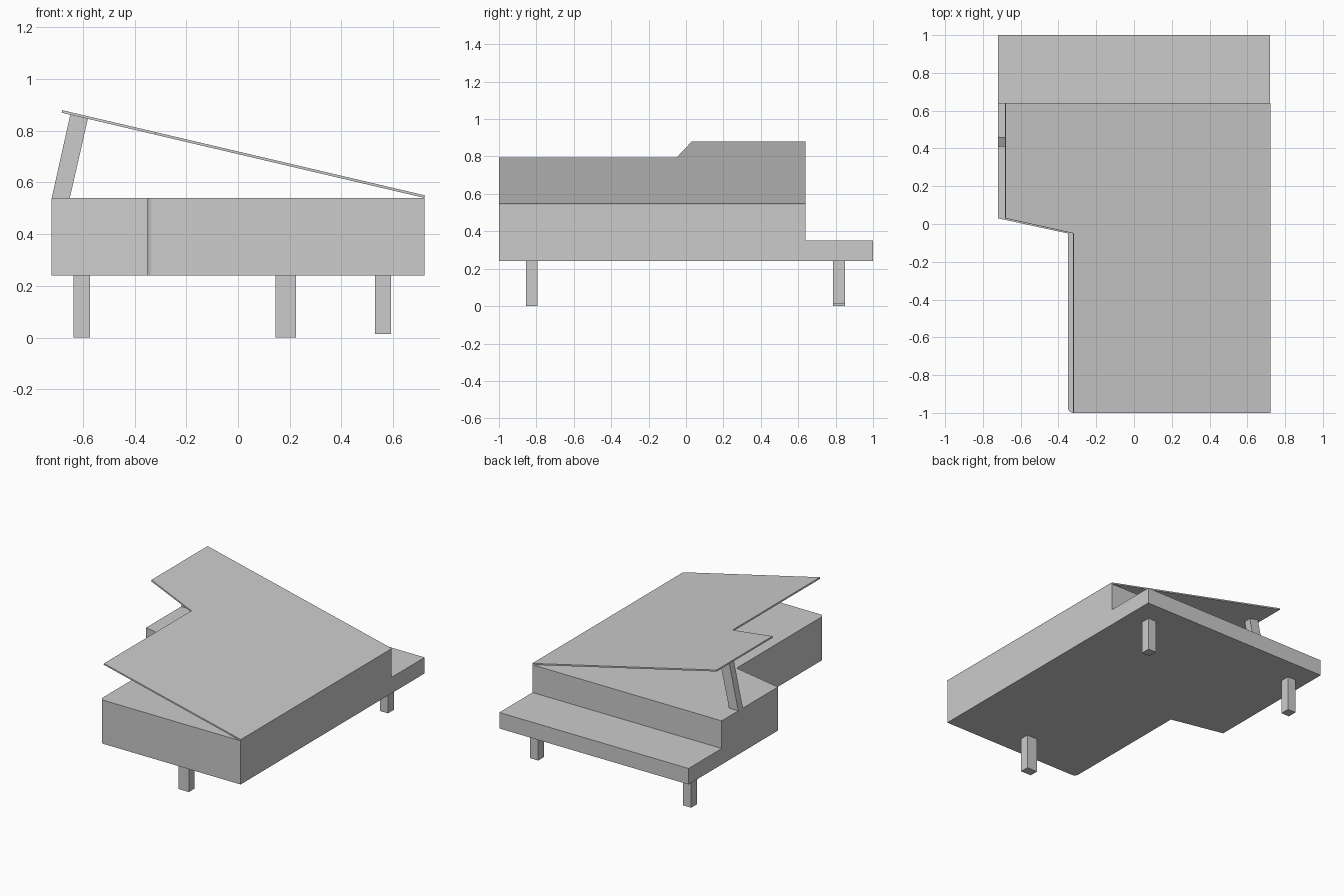
import bpy, bmesh
from math import atan2, radians
from mathutils import Vector, Matrix

if "Cube" in bpy.data.objects:
    bpy.data.objects.remove(bpy.data.objects["Cube"])


def finish(name, bm):
    bmesh.ops.recalc_face_normals(bm, faces=bm.faces[:])
    mesh = bpy.data.meshes.new(name)
    bm.to_mesh(mesh)
    bm.free()
    ob = bpy.data.objects.new(name, mesh)
    bpy.context.collection.objects.link(ob)
    return ob


def raise_face(bm, face, h):
    """Extrude one face straight up by h and return the new top face."""
    geom = bmesh.ops.extrude_face_region(bm, geom=[face])["geom"]
    bmesh.ops.translate(bm, vec=(0, 0, h),
                        verts=[g for g in geom if isinstance(g, bmesh.types.BMVert)])
    return next(g for g in geom if isinstance(g, bmesh.types.BMFace))


def prism(name, pts, vec):
    """Solid from a closed 3D profile swept along vec."""
    bm = bmesh.new()
    f = bm.faces.new([bm.verts.new(p) for p in pts])
    geom = bmesh.ops.extrude_face_region(bm, geom=[f])["geom"]
    bm.faces.ensure_lookup_table()
    bmesh.ops.translate(bm, vec=vec,
                        verts=[g for g in geom if isinstance(g, bmesh.types.BMVert)])
    # the starting face stays as the cap only if the extrude kept it
    bmesh.ops.holes_fill(bm, edges=[e for e in bm.edges if e.is_boundary], sides=0)
    return finish(name, bm)


def box(name, x0, x1, y0, y1, z0, z1):
    return prism(name, [(x0, y0, z0), (x1, y0, z0), (x1, y1, z0), (x0, y1, z0)],
                 (0, 0, z1 - z0))


# plan of the strung part, shared by the case and the lid
W, STEP, SHELF = 0.72, -0.35, 0.64
PLAN = [(W, SHELF), (-W, SHELF), (-W, 0.03), (STEP, -0.05), (STEP, -1), (W, -1)]

# case: low slab, raised body behind the key shelf, hollow top with a rim
bm = bmesh.new()
main = [bm.verts.new((x, y, 0.35)) for x, y in PLAN]
shelf = [bm.verts.new((x, 1, 0.35)) for x in (-W, W)]
top = bm.faces.new(main)
bm.faces.new([main[1], main[0], shelf[1], shelf[0]])
ring = main[1:] + [main[0], shelf[1], shelf[0]]
low = [bm.verts.new((v.co.x, v.co.y, 0.24)) for v in ring]
bm.faces.new(low)
for i in range(len(ring)):
    j = (i + 1) % len(ring)
    bm.faces.new([ring[i], ring[j], low[j], low[i]])
bmesh.ops.recalc_face_normals(bm, faces=bm.faces[:])
top = raise_face(bm, top, 0.19)
bmesh.ops.inset_individual(bm, faces=[top], thickness=0.05, use_even_offset=True)
raise_face(bm, top, -0.06)
bmesh.ops.remove_doubles(bm, verts=bm.verts[:], dist=1e-5)
bmesh.ops.dissolve_limit(bm, angle_limit=radians(1), verts=bm.verts[:], edges=bm.edges[:])
corner = [e for e in bm.edges
          if all((v.co.xy - Vector((STEP, -1))).length < 1e-3 for v in e.verts)]
bmesh.ops.bevel(bm, geom=corner, offset=0.03, segments=6, profile=0.5, affect='EDGES')
case = finish("case", bm)
bpy.context.view_layer.objects.active = case
case.select_set(True)
bpy.ops.object.shade_smooth_by_angle(angle=radians(30))

# lid: the same plan, hinged open along the right edge
lid = prism("lid", [(x - W, y, 0) for x, y in PLAN], (0, 0, 0.01))
tilt = atan2(0.33, 1.405)
lid.data.transform(Matrix.Translation((W, 0, 0.54)) @ Matrix.Rotation(tilt, 4, 'Y'))

# leaning lid prop
prism("lid_prop", [(-0.72, 0.41, 0.54), (-0.65, 0.41, 0.54),
                   (-0.58, 0.41, 0.847), (-0.648, 0.41, 0.863)], (0, 0.05, 0))

# legs
box("left_leg", -0.635, -0.573, 0.785, 0.85, 0, 0.24)
box("right_leg", 0.53, 0.592, 0.785, 0.85, 0.013, 0.24)
box("tail_leg", 0.145, 0.225, -0.855, -0.793, 0, 0.24)
